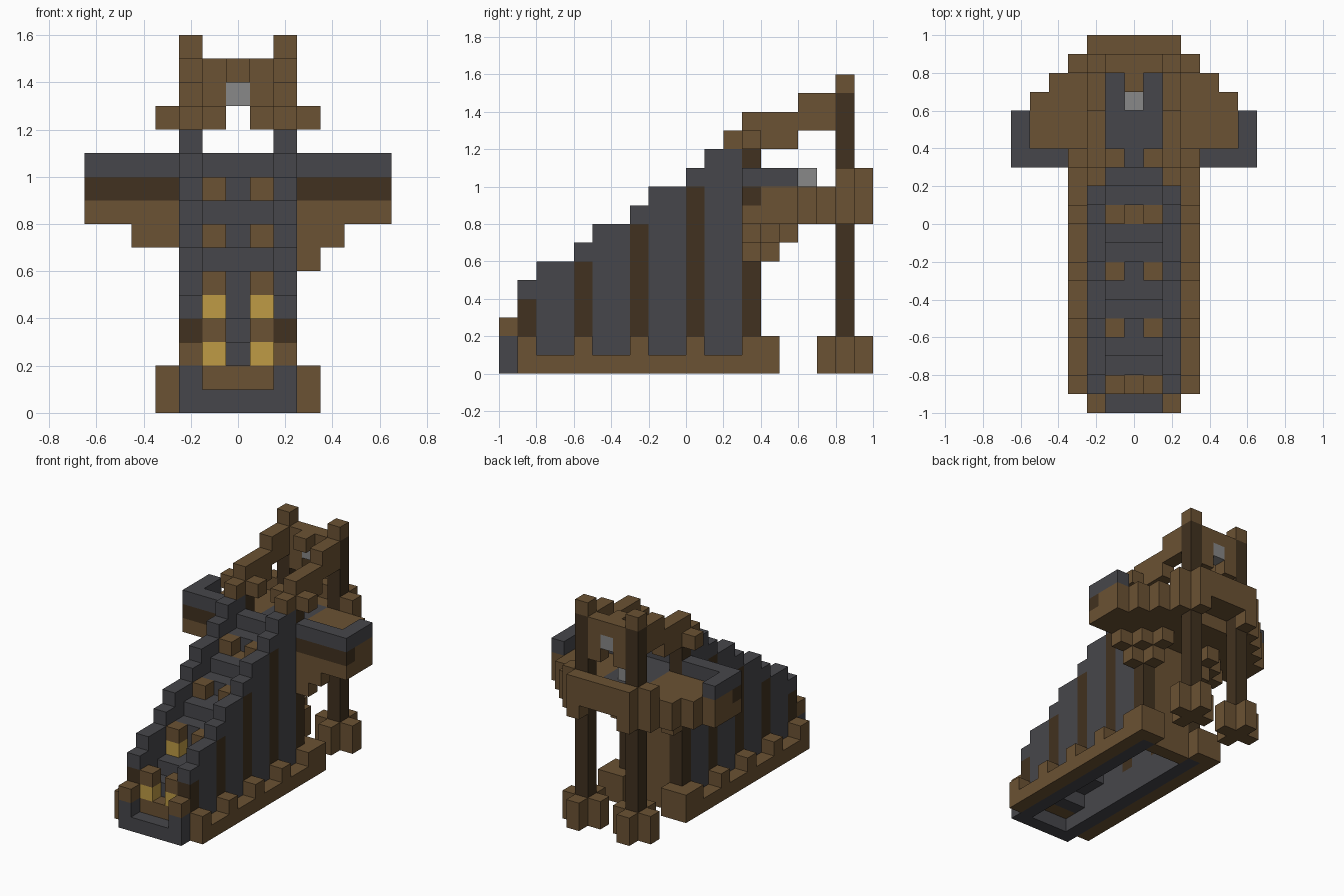
import bpy
import bmesh
from mathutils import Vector

cube = bpy.data.objects.get("Cube")
if cube:
    bpy.data.objects.remove(cube, do_unlink=True)

U = 0.1  # edge of one block


def material(name, rgb):
    m = bpy.data.materials.new(name)
    m.use_nodes = True
    m.diffuse_color = (*rgb, 1)
    m.node_tree.nodes["Principled BSDF"].inputs["Base Color"].default_value = (*rgb, 1)
    return m


stone = material("dark stone", (0.062, 0.062, 0.07))
wood = material("brown wood", (0.147, 0.084, 0.033))
dark = material("dark log", (0.053, 0.031, 0.014))
gold = material("lantern gold", (0.52, 0.33, 0.06))
iron = material("pale iron", (0.246, 0.246, 0.246))

filled = set()
parts = {}


def box(part, mat, x, y, z, mirror=True):
    """Claim free blocks in inclusive block ranges; first part to claim wins."""
    cells = parts.setdefault(part, (mat, set()))[1]
    for i in range(x[0], x[1] + 1):
        for j in range(y[0], y[1] + 1):
            for k in range(z[0], z[1] + 1):
                for s in ((1, -1) if mirror else (1,)):
                    c = (i * s, j, k)
                    if c not in filled:
                        filled.add(c)
                        cells.add(c)


def build(name, mat, cells):
    """Mesh only the exposed block faces, then merge coplanar ones."""
    bm = bmesh.new()
    cache = {}

    def vert(p):
        key = tuple(round(v * 2) for v in p)
        if key not in cache:
            cache[key] = bm.verts.new(p * U)
        return cache[key]

    for c in sorted(cells):
        centre = Vector((c[0], c[1] + 0.5, c[2] + 0.5))
        for axis in range(3):
            for s in (-1, 1):
                n = Vector((0, 0, 0))
                n[axis] = s
                if tuple(int(c[a] + n[a]) for a in range(3)) in filled:
                    continue
                u = Vector((0, 0, 0))
                u[(axis + 1) % 3] = 0.5
                w = n.cross(u)
                mid = centre + n * 0.5
                bm.faces.new([vert(mid + a * u + b * w)
                              for a, b in ((-1, -1), (1, -1), (1, 1), (-1, 1))])
    bmesh.ops.dissolve_limit(bm, angle_limit=0.01, verts=bm.verts, edges=bm.edges)
    me = bpy.data.meshes.new(name)
    bm.to_mesh(me)
    bm.free()
    me.materials.append(mat)
    bpy.context.collection.objects.link(bpy.data.objects.new(name, me))


# Log posts set flush into the ramp walls
for j, top in ((-9, 3), (-6, 5), (-3, 7), (0, 9), (3, 11)):
    box("wall_posts", dark, (2, 2), (j, j), (2, top))
    box("base_rails", wood, (3, 3), (j, j), (0, 1))

# Stepped side walls
for j, top in zip(range(-9, 3), (5, 6, 6, 7, 8, 8, 9, 10, 10, 11, 12, 12)):
    box("ramp_walls", stone, (2, 2), (j, j), (0, top - 1))
box("ramp_walls", stone, (2, 2), (3, 3), (0, 1))

# Base rails and front sill
box("base_rails", wood, (3, 3), (-9, 4), (0, 0))
box("base_rails", wood, (2, 3), (4, 4), (0, 1))
box("front_sill", stone, (2, 2), (-10, -10), (0, 1))
box("front_sill", stone, (0, 1), (-10, -10), (0, 0))
box("sill_caps", wood, (2, 2), (-10, -10), (2, 2))
box("threshold", wood, (0, 1), (-9, -9), (1, 1))

# Lanterns and wooden blocks along the stairs
for j, k in ((-9, 2), (-6, 4)):
    box("lantern_lights", gold, (1, 1), (j, j), (k, k))
    box("lantern_caps", wood, (1, 1), (j, j), (k + 1, k + 1))
for j, k in ((-3, 7), (0, 9)):
    box("stair_blocks", wood, (1, 1), (j, j), (k, k))
box("stair_landing", wood, (0, 1), (0, 0), (8, 8))

# Stairs, hollow underneath
for j, top in zip(range(-8, 3), (3, 4, 4, 6, 7, 7, 8, 9, 9, 10, 11)):
    box("stairs", stone, (0, 1), (j, j), (top - 2, top - 1))
box("rear_wall", wood, (0, 1), (3, 3), (0, 8))

# Raised platform with side wings
box("platform_floor", stone, (0, 1), (3, 7), (9, 9))
box("wing_parapet", stone, (3, 6), (3, 3), (10, 10))
box("wing_parapet", stone, (6, 6), (4, 5), (10, 10))
box("wing_band", dark, (3, 6), (3, 3), (9, 9))
box("rear_poles", dark, (2, 2), (8, 8), (2, 14))
box("wing_deck", wood, (0, 6), (3, 5), (8, 9))
box("wing_deck", wood, (0, 5), (6, 6), (8, 9))
box("wing_deck", wood, (0, 4), (7, 7), (8, 9))

# Rear parapet with a notch beneath
box("rear_parapet", wood, (3, 3), (8, 8), (8, 10))
box("rear_parapet", wood, (0, 1), (8, 8), (9, 9))
box("rear_parapet", wood, (0, 2), (9, 9), (9, 10))
box("rear_parapet", wood, (2, 2), (9, 9), (8, 8))

# Corbels under the platform
box("corbels", wood, (3, 4), (3, 3), (7, 7))
box("corbels", wood, (2, 3), (4, 4), (7, 7))
box("corbels", wood, (2, 2), (5, 5), (7, 7))
box("corbels", wood, (2, 2), (4, 4), (6, 6))
box("corbels", wood, (3, 3), (3, 3), (6, 6), mirror=False)

# Pole feet and tips
box("pole_feet", wood, (2, 2), (7, 9), (0, 1))
box("pole_feet", wood, (1, 3), (8, 8), (0, 1))
box("pole_tips", wood, (2, 2), (8, 8), (15, 15))

# Rising roof arms
box("roof_arms", wood, (2, 2), (2, 5), (12, 12))
box("roof_arms", wood, (1, 3), (3, 3), (12, 12))
box("roof_arms", wood, (2, 2), (3, 7), (13, 13))
box("roof_arms", wood, (2, 2), (6, 7), (14, 14))

# Rear crossbeam, hood and iron pieces
box("hanging_iron", iron, (0, 0), (8, 8), (13, 13))
box("deck_iron", iron, (0, 0), (6, 6), (10, 10))
box("crossbeam", wood, (0, 1), (8, 8), (14, 14))
box("crossbeam", wood, (1, 1), (8, 8), (12, 13))
box("hood", wood, (0, 0), (7, 7), (14, 14))

for part, (mat, cells) in parts.items():
    if cells:
        build(part, mat, cells)
